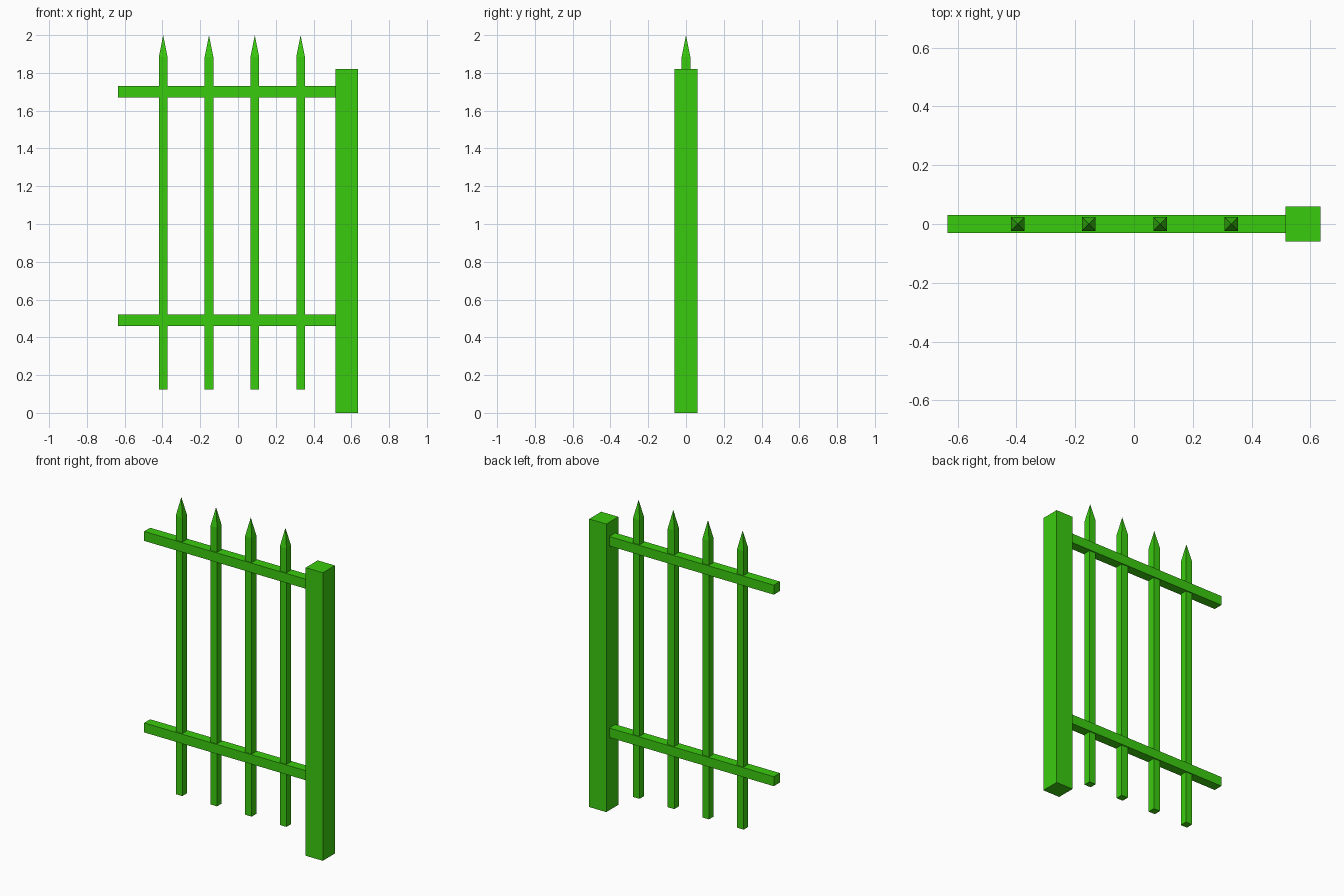
import bpy
import bmesh

cube = bpy.data.objects.get("Cube")
if cube:
    bpy.data.objects.remove(cube, do_unlink=True)

# Single green paint
GREEN = (0.042, 0.597, 0.0045, 1.0)
paint = bpy.data.materials.new("green_paint")
paint.use_nodes = True
paint.diffuse_color = GREEN
paint.node_tree.nodes["Principled BSDF"].inputs["Base Color"].default_value = GREEN


def bar(name, x_range, z_range, half_depth, tip_z=None):
    """Square-edged bar centred on y = 0, with an optional pyramid tip."""
    (x0, x1), (z0, z1) = x_range, z_range
    d = half_depth
    bm = bmesh.new()
    bottom, top = [
        [bm.verts.new(p) for p in ((x0, -d, z), (x1, -d, z), (x1, d, z), (x0, d, z))]
        for z in (z0, z1)
    ]
    bm.faces.new(bottom)
    for i in range(4):
        j = (i + 1) % 4
        bm.faces.new((bottom[i], bottom[j], top[j], top[i]))
    if tip_z is None:
        bm.faces.new(top)
    else:
        tip = bm.verts.new(((x0 + x1) / 2, 0, tip_z))
        for i in range(4):
            bm.faces.new((top[i], top[(i + 1) % 4], tip))
    bmesh.ops.recalc_face_normals(bm, faces=bm.faces[:])
    mesh = bpy.data.meshes.new(name)
    bm.to_mesh(mesh)
    bm.free()
    mesh.materials.append(paint)
    obj = bpy.data.objects.new(name, mesh)
    bpy.context.collection.objects.link(obj)
    return obj


# End post
bar("post", (0.515, 0.635), (0, 1.82), 0.06)

# Horizontal rails
for name, z in (("lower_rail", 0.49), ("upper_rail", 1.70)):
    bar(name, (-0.635, 0.515), (z - 0.03, z + 0.03), 0.03)

# Pointed pickets
for i in range(4):
    x = -0.396 + 0.2425 * i
    bar(f"picket_{i + 1}", (x - 0.023, x + 0.023), (0.125, 1.885), 0.023, tip_z=2.0)
